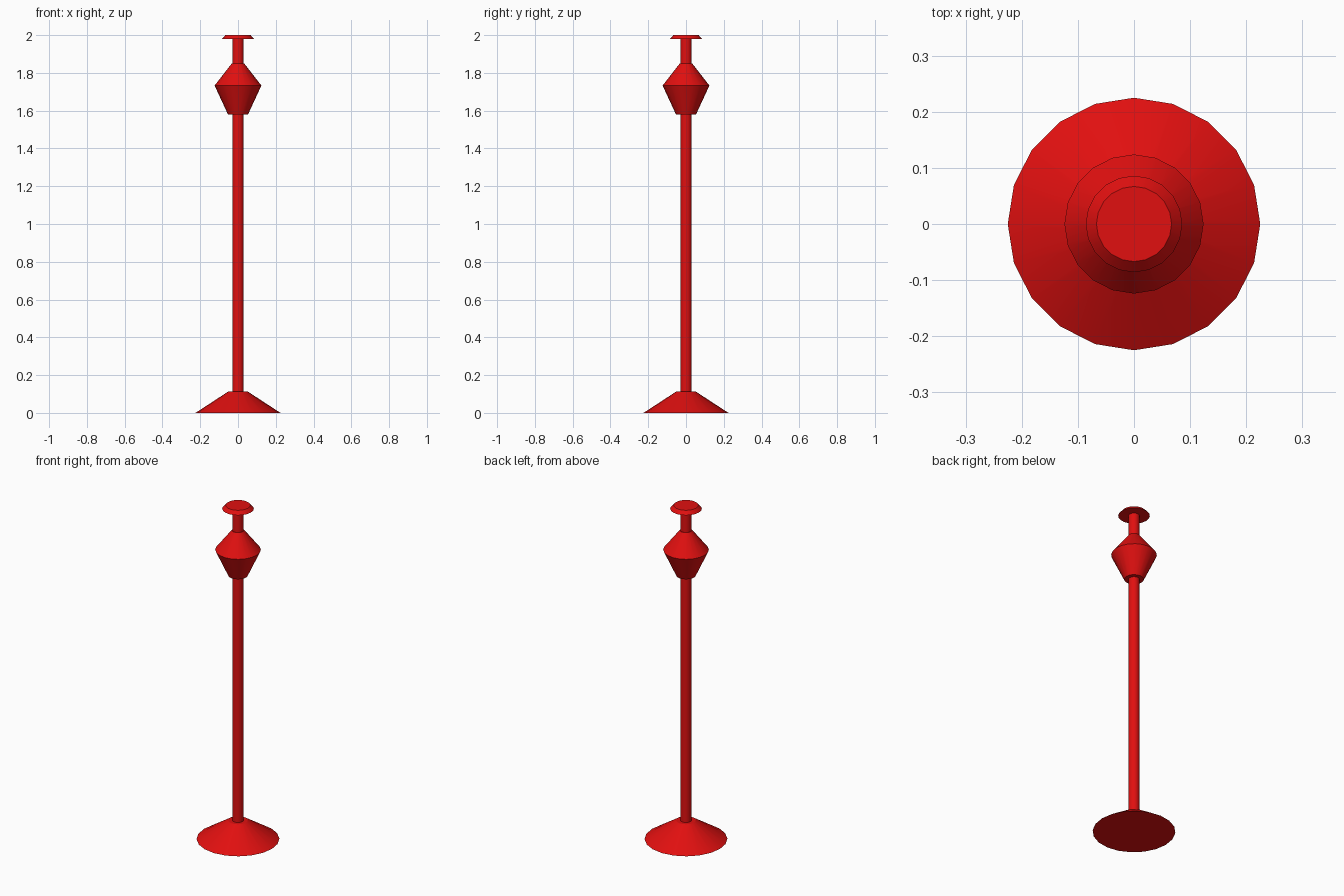
import bpy, bmesh
from math import cos, sin, tau, radians

if "Cube" in bpy.data.objects:
    bpy.data.objects.remove(bpy.data.objects["Cube"])

SIDES = 20
red = bpy.data.materials.new("red_paint")
red.diffuse_color = (0.75, 0.005, 0.005, 1)
red.use_nodes = True
red.node_tree.nodes["Principled BSDF"].inputs["Base Color"].default_value = red.diffuse_color


def turned(name, profile):
    """Closed turned part from (radius, height) points, bottom to top."""
    bm = bmesh.new()
    rings = [[bm.verts.new((r * cos(tau * i / SIDES), r * sin(tau * i / SIDES), z))
              for i in range(SIDES)] for r, z in profile]
    for low, high in zip(rings, rings[1:]):
        for i in range(SIDES):
            j = (i + 1) % SIDES
            bm.faces.new((low[i], low[j], high[j], high[i]))
    bm.faces.new(rings[0][::-1])
    bm.faces.new(rings[-1])
    mesh = bpy.data.meshes.new(name)
    bm.to_mesh(mesh)
    bm.free()
    mesh.materials.append(red)
    ob = bpy.data.objects.new(name, mesh)
    bpy.context.collection.objects.link(ob)
    bpy.ops.object.select_all(action='DESELECT')
    ob.select_set(True)
    bpy.context.view_layer.objects.active = ob
    bpy.ops.object.shade_smooth_by_angle(angle=radians(30))
    return ob


# Conical foot
turned("base", [(0.225, 0), (0.053, 0.112)])
# Slim pole running from foot to cap
turned("pole", [(0.03, 0.10), (0.03, 1.985)])
# Double-cone collar near the top
turned("collar", [(0.053, 1.58), (0.124, 1.733), (0.033, 1.85)])
# Thin tapered cap
turned("cap", [(0.086, 1.979), (0.067, 2.0)])
